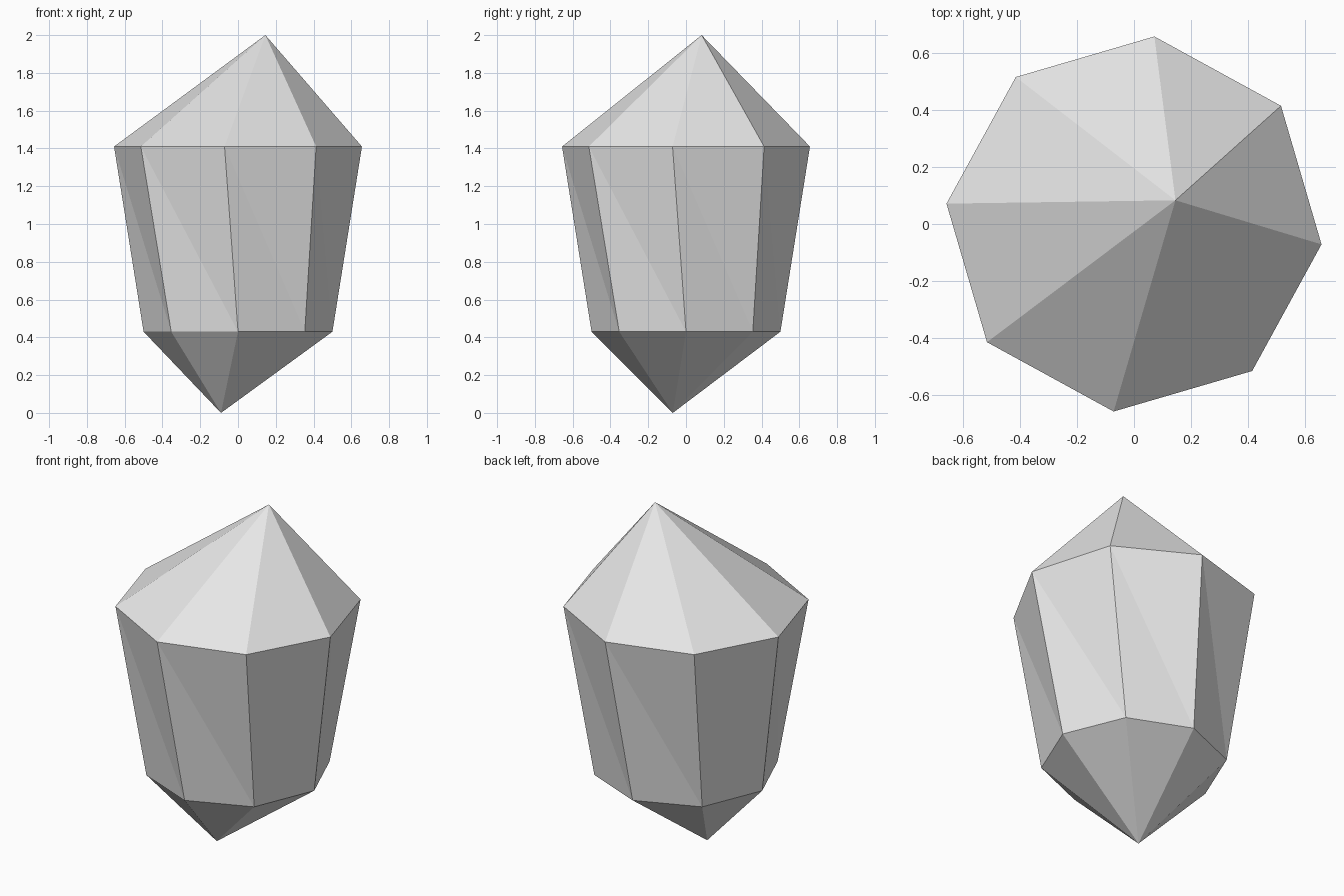
import bpy
import bmesh
from math import cos, sin, radians

cube = bpy.data.objects.get("Cube")
if cube:
    bpy.data.objects.remove(cube, do_unlink=True)

SIDES = 8

# Plain stone colour
stone = bpy.data.materials.new("light_grey_stone")
stone.use_nodes = True
colour = (0.8, 0.8, 0.8, 1)
stone.diffuse_color = colour
stone.node_tree.nodes["Principled BSDF"].inputs["Base Color"].default_value = colour

bm = bmesh.new()


def ring(radius, z, twist):
    angles = [radians(twist + 360 * i / SIDES) for i in range(SIDES)]
    return [bm.verts.new((radius * cos(a), radius * sin(a), z)) for a in angles]


# Narrow lower ring, wide twisted upper ring and the two off-centre tips
lower = ring(0.5, 0.43, 0)
upper = ring(0.66, 1.41, -6.2)
bottom_tip = bm.verts.new((-0.09, -0.07, 0))
top_tip = bm.verts.new((0.145, 0.083, 2))

# Facets: lower point, two triangles per twisted side, upper point
for i in range(SIDES):
    j = (i + 1) % SIDES
    bm.faces.new((bottom_tip, lower[j], lower[i]))
    bm.faces.new((lower[i], lower[j], upper[i]))
    bm.faces.new((lower[j], upper[j], upper[i]))
    bm.faces.new((upper[i], upper[j], top_tip))

mesh = bpy.data.meshes.new("crystal")
bm.to_mesh(mesh)
bm.free()
mesh.materials.append(stone)
crystal = bpy.data.objects.new("crystal", mesh)
bpy.context.collection.objects.link(crystal)
